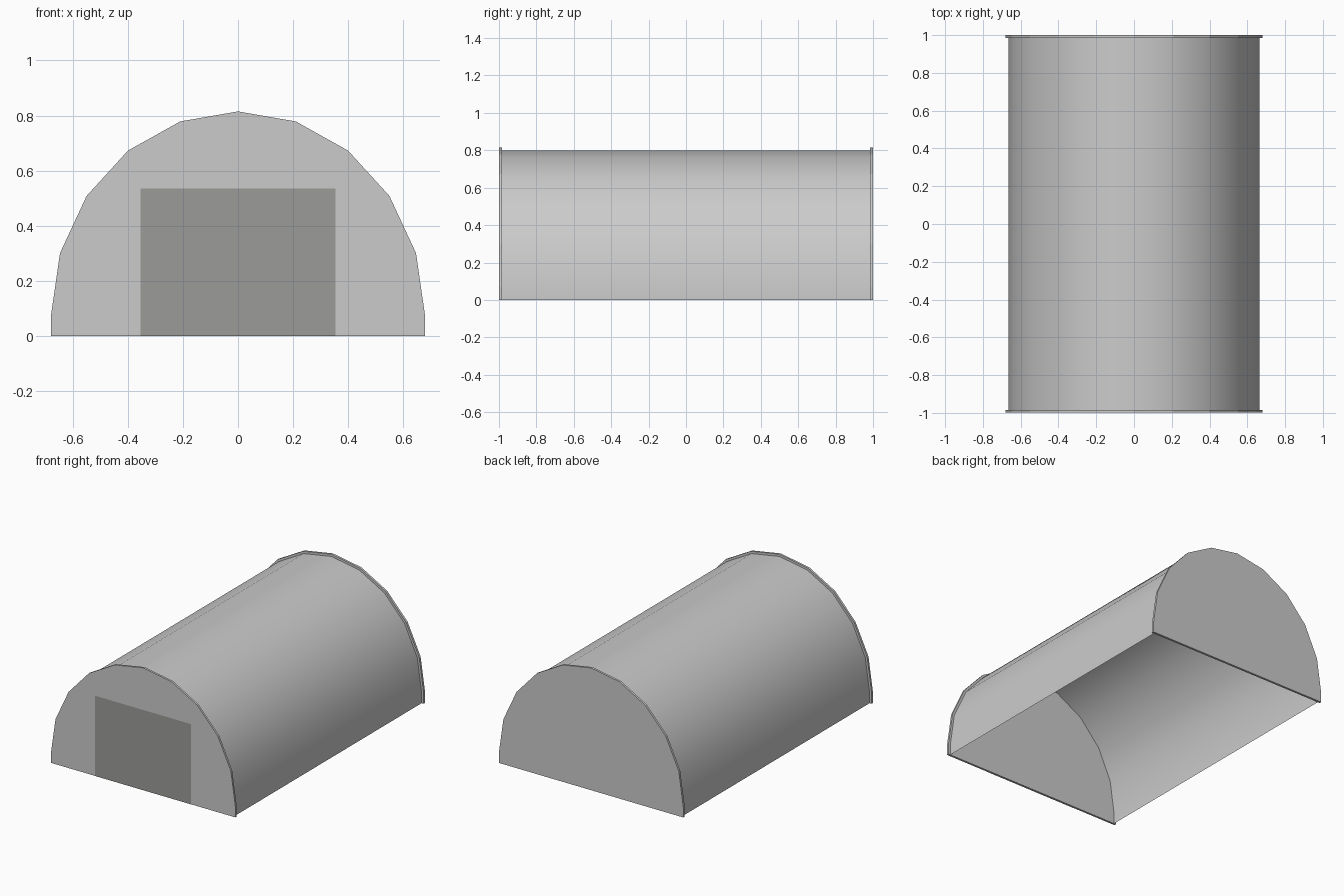
import bpy
import bmesh
from math import sin, cos, pi

if "Cube" in bpy.data.objects:
    bpy.data.objects.remove(bpy.data.objects["Cube"])

SPRING = 0.07   # height of the straight foot below the arch
STEPS = 10      # arch facets, 18 degrees each


def arch(rx, rz):
    """Profile from the right foot over the top to the left foot."""
    curve = [(rx * cos(pi * i / STEPS), SPRING + rz * sin(pi * i / STEPS))
             for i in range(STEPS + 1)]
    return [(rx, 0)] + curve + [(-rx, 0)]


def finish(name, bm):
    mesh = bpy.data.meshes.new(name)
    bm.to_mesh(mesh)
    bm.free()
    ob = bpy.data.objects.new(name, mesh)
    bpy.context.collection.objects.link(ob)
    return ob


def end_wall(name, y0, y1):
    bm = bmesh.new()
    face = bm.faces.new([bm.verts.new((x, y0, z)) for x, z in arch(0.68, 0.745)])
    ext = bmesh.ops.extrude_face_region(bm, geom=[face])["geom"]
    moved = [v for v in ext if isinstance(v, bmesh.types.BMVert)]
    bmesh.ops.translate(bm, verts=moved, vec=(0, y1 - y0, 0))
    bmesh.ops.recalc_face_normals(bm, faces=bm.faces)
    return finish(name, bm)


# Open arched roof sheet, smooth shaded
bm = bmesh.new()
rows = [[bm.verts.new((x, y, z)) for x, z in arch(0.665, 0.73)]
        for y in (-0.985, 0.985)]
for i in range(len(rows[0]) - 1):
    f = bm.faces.new((rows[0][i], rows[1][i], rows[1][i + 1], rows[0][i + 1]))
    f.smooth = True
finish("arched_roof", bm)

# End walls, slightly larger than the roof
end_wall("front_wall", -0.999, -0.985)
end_wall("back_wall", 0.985, 1.0)

# Dark door panel, flush on the front wall
bm = bmesh.new()
bm.faces.new([bm.verts.new((x, -1.0, z)) for x, z in
              ((-0.355, 0), (0.355, 0), (0.355, 0.535), (-0.355, 0.535))])
door = finish("door", bm)
dark = bpy.data.materials.new("dark_grey")
dark.diffuse_color = (0.33, 0.33, 0.32, 1)
dark.use_nodes = True
dark.node_tree.nodes["Principled BSDF"].inputs["Base Color"].default_value = dark.diffuse_color
door.data.materials.append(dark)
